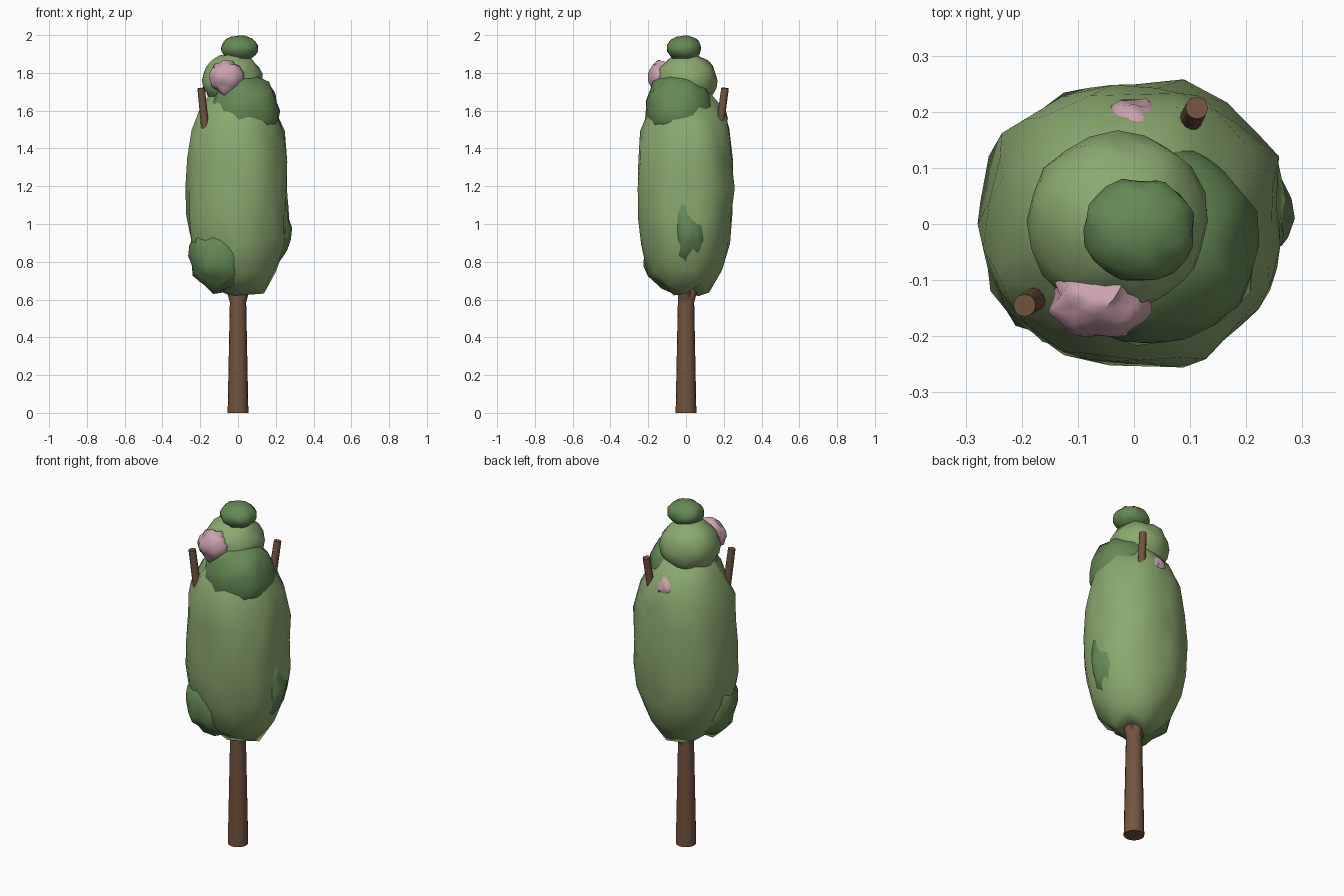
import bpy, bmesh, random
from math import sin, pi
from mathutils import Vector

if "Cube" in bpy.data.objects:
    bpy.data.objects.remove(bpy.data.objects["Cube"])


def material(name, rgb):
    m = bpy.data.materials.new(name)
    m.diffuse_color = (*rgb, 1)
    m.use_nodes = True
    m.node_tree.nodes["Principled BSDF"].inputs["Base Color"].default_value = m.diffuse_color
    return m


BARK = material("bark", (0.17, 0.09, 0.05))
LIGHT = material("light_leaf", (0.26, 0.40, 0.16))
DARK = material("dark_leaf", (0.13, 0.25, 0.09))
PINK = material("blossom_pink", (0.60, 0.36, 0.42))


def add_mesh(name, bm, mat, angle):
    me = bpy.data.meshes.new(name)
    bm.to_mesh(me)
    bm.free()
    ob = bpy.data.objects.new(name, me)
    bpy.context.collection.objects.link(ob)
    me.materials.append(mat)
    bpy.ops.object.select_all(action='DESELECT')
    bpy.context.view_layer.objects.active = ob
    ob.select_set(True)
    bpy.ops.object.shade_smooth_by_angle(angle=angle)
    return ob


def clump(name, loc, radii, mat, rough, seed, power=2.0, subdiv=3):
    """Lumpy super-ellipsoid of leaves."""
    rng = random.Random(seed)
    bm = bmesh.new()
    bmesh.ops.create_icosphere(bm, subdivisions=subdiv, radius=1)
    ph = rng.uniform(0, 6)
    for v in bm.verts:
        d = v.co.normalized()
        rho = (d.x**2 + d.y**2) ** 0.5
        r = (rho**power + abs(d.z)**power) ** (-1 / power)
        r *= 1 + rough * (0.5 * sin(7 * d.x + ph) * sin(6 * d.y - ph) + rng.uniform(-0.7, 0.7))
        v.co = Vector(loc) + Vector(d[i] * r * radii[i] for i in range(3))
    return add_mesh(name, bm, mat, pi / 3)


def limb(name, a, b, r1, r2, sides=12):
    """Tapered round limb from a to b."""
    a, b = Vector(a), Vector(b)
    bm = bmesh.new()
    bmesh.ops.create_cone(bm, cap_ends=True, segments=sides, radius1=r1, radius2=r2, depth=(b - a).length)
    rot = Vector((0, 0, 1)).rotation_difference(b - a)
    for v in bm.verts:
        v.co = rot @ v.co + (a + b) / 2
    return add_mesh(name, bm, BARK, pi / 6)


# trunk, its flare under the crown, and bare twigs
limb("trunk", (0, 0, 0), (0, 0, 1.0), 0.055, 0.035, 16)
for i, (x, y) in enumerate([(-0.1, 0.02), (0.1, -0.02), (0.02, 0.1)]):
    limb(f"inner_branch_{i}", (x * 0.1, y * 0.1, 0.58), (x, y, 0.85), 0.03, 0.02)
limb("front_twig", (-0.163, -0.125, 1.40), (-0.195, -0.145, 1.72), 0.022, 0.02)
limb("back_twig", (0.09, 0.165, 1.42), (0.112, 0.207, 1.72), 0.022, 0.02)

# tall main crown with darker patches showing through
clump("main_crown", (0, 0, 1.19), (0.275, 0.26, 0.56), LIGHT, 0.06, 4, 2.5)
clump("shoulder_leaves", (0.035, -0.035, 1.6), (0.185, 0.18, 0.19), DARK, 0.08, 8, 2.3)
clump("lower_front_leaves", (-0.085, -0.06, 0.83), (0.17, 0.165, 0.19), DARK, 0.1, 5)
clump("lower_right_leaves", (0.13, 0.01, 0.98), (0.15, 0.11, 0.22), DARK, 0.1, 9)

# upper ball and top tuft
clump("upper_leaves", (-0.03, 0.005, 1.76), (0.16, 0.16, 0.145), LIGHT, 0.05, 12)
clump("top_tuft", (0.01, -0.01, 1.93), (0.1, 0.092, 0.068), DARK, 0.06, 3)

# blossoms
clump("front_blossom", (-0.06, -0.135, 1.775), (0.088, 0.066, 0.09), PINK, 0.13, 2)
clump("back_blossom", (0, 0.155, 1.56), (0.065, 0.065, 0.07), PINK, 0.13, 6)
